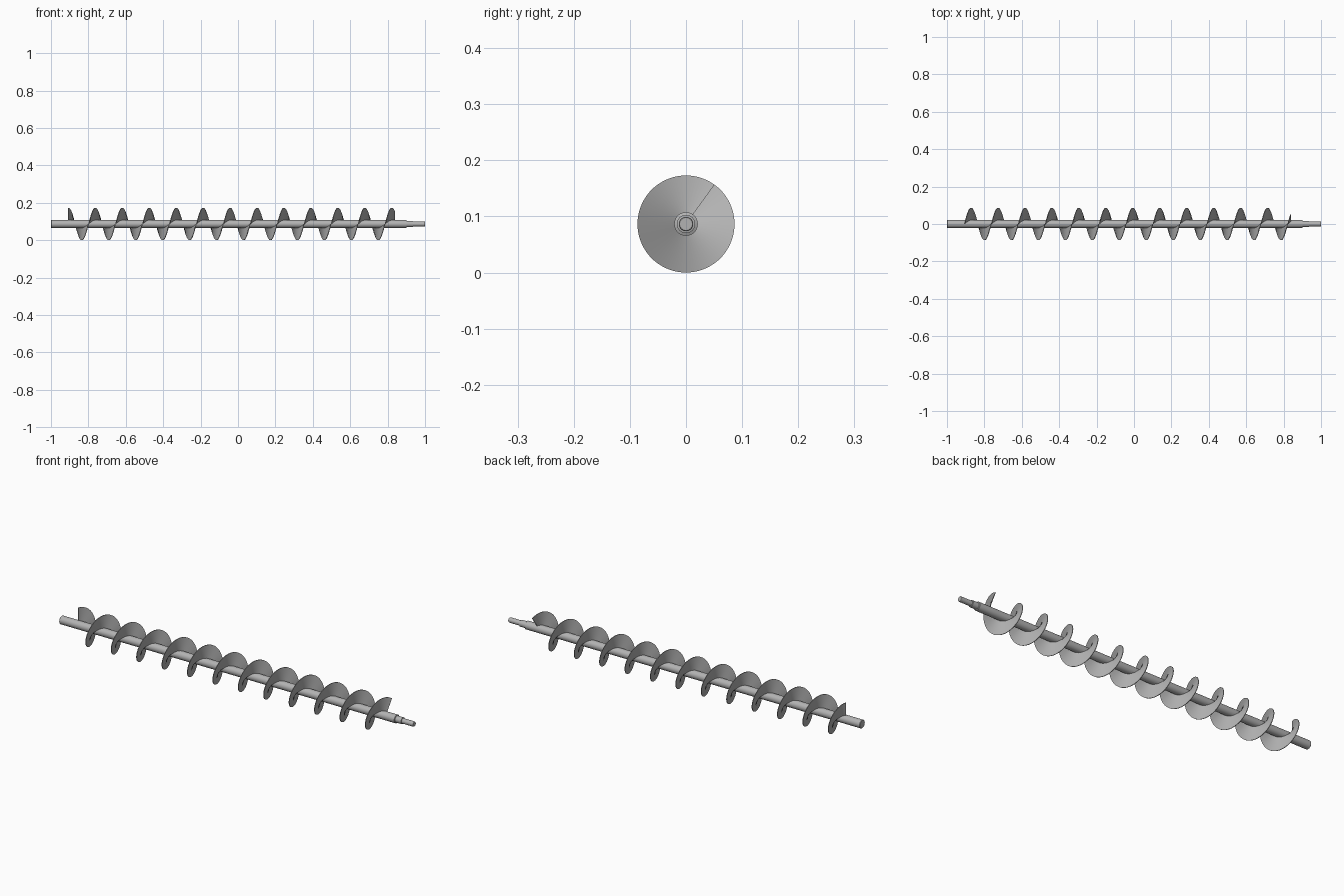
import bpy, bmesh, math

cube = bpy.data.objects.get("Cube")
if cube:
    bpy.data.objects.remove(cube, do_unlink=True)

AXIS_Z = 0.0865        # height of the shaft axis
BLADE_R = 0.0865
SHAFT_R = 0.021

steel = bpy.data.materials.new("grey steel")
steel.use_nodes = True
colour = (0.45, 0.45, 0.45, 1)
steel.diffuse_color = colour
steel.node_tree.nodes["Principled BSDF"].inputs["Base Color"].default_value = colour


def finish(name, bm):
    bmesh.ops.recalc_face_normals(bm, faces=bm.faces)
    mesh = bpy.data.meshes.new(name)
    bm.to_mesh(mesh)
    bm.free()
    mesh.materials.append(steel)
    obj = bpy.data.objects.new(name, mesh)
    obj.location.z = AXIS_Z
    bpy.context.collection.objects.link(obj)
    bpy.ops.object.select_all(action='DESELECT')
    obj.select_set(True)
    bpy.context.view_layer.objects.active = obj
    bpy.ops.object.shade_smooth_by_angle(angle=math.radians(30))
    return obj


def sweep(name, sections, closed):
    """Skin a list of equal closed loops of points and cap both ends."""
    bm = bmesh.new()
    loops = [[bm.verts.new(p) for p in s] for s in sections]
    n = len(loops[0])
    for a, b in zip(loops, loops[1:]):
        for i in range(n):
            j = (i + 1) % n
            bm.faces.new((a[i], a[j], b[j], b[i]))
    if closed:
        bm.faces.new(loops[0])
        bm.faces.new(loops[-1])
    return finish(name, bm)


def ring(x, r, sides=40):
    return [(x, r * math.sin(math.tau * i / sides), r * math.cos(math.tau * i / sides))
            for i in range(sides)]


# Stepped shaft, with a narrower journal and tip at the left end
profile = [(-1, 0.0195), (-0.998, SHAFT_R), (0.9, SHAFT_R), (0.902, 0.0165),
           (0.935, 0.0165), (0.936, 0.0128), (0.998, 0.0128), (1, 0.0115)]
sweep("shaft", [ring(x, r) for x, r in profile], True)

# Helical blade
START_X, PITCH, TURNS, STEPS, THICK = -0.907, 0.1441, 12.1, 60, 0.003
sections = []
for k in range(round(TURNS * STEPS) + 1):
    turn = k / STEPS
    s, c = math.sin(math.tau * turn), math.cos(math.tau * turn)
    x = START_X + PITCH * turn
    inner = SHAFT_R - 0.003
    corners = [(-1, inner), (-1, BLADE_R), (1, BLADE_R), (1, inner)]
    sections.append([(x + side * THICK / 2, r * s, r * c) for side, r in corners])
sweep("spiral_blade", sections, True)
